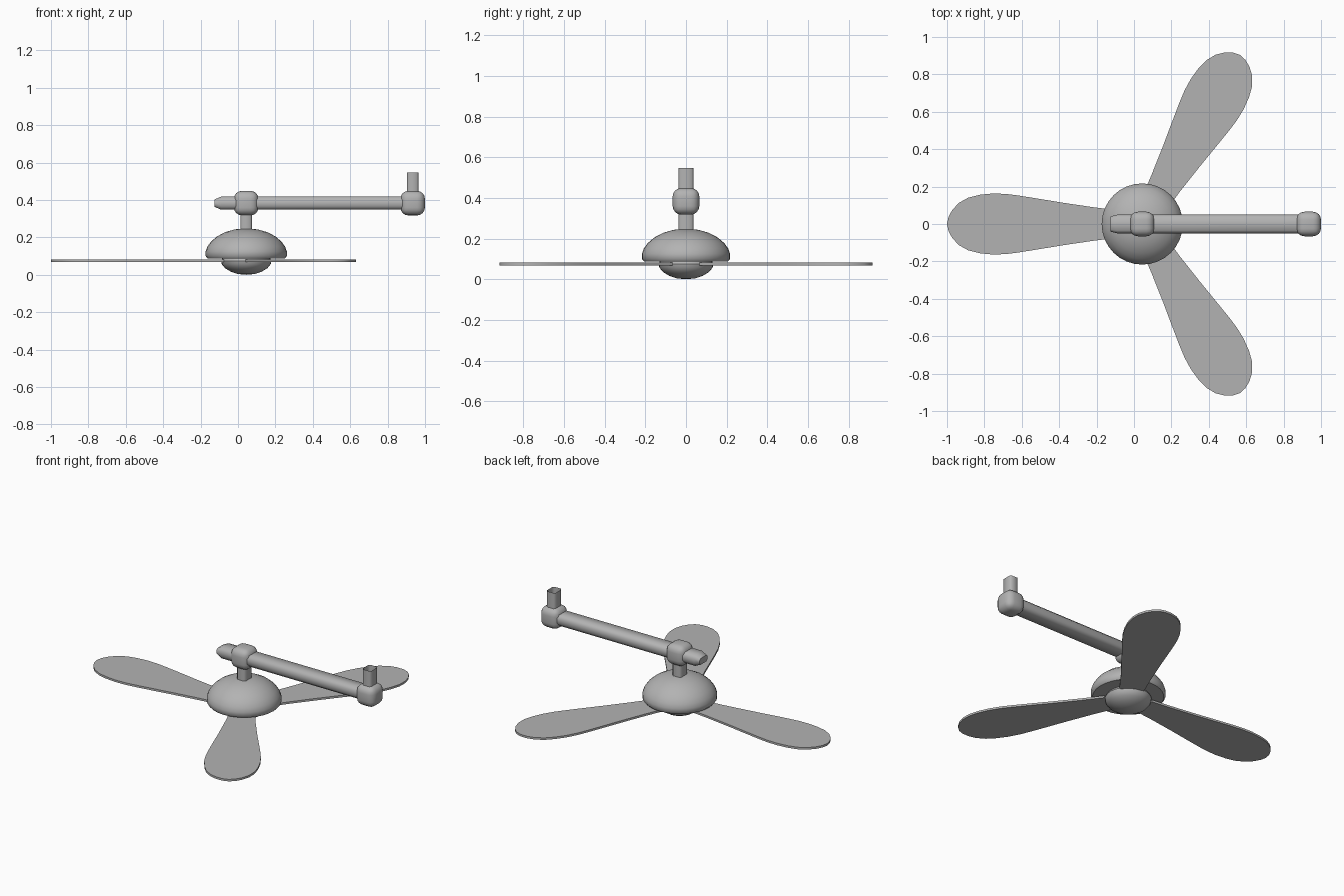
import bpy, bmesh, math

if "Cube" in bpy.data.objects:
    bpy.data.objects.remove(bpy.data.objects["Cube"])

HUB_X, END_X, ARM_Z = 0.044, 0.934, 0.383

# Mid grey metal for every part
grey = bpy.data.materials.new("grey_metal")
grey.diffuse_color = (0.45, 0.45, 0.45, 1)
grey.use_nodes = True
grey.node_tree.nodes["Principled BSDF"].inputs["Base Color"].default_value = grey.diffuse_color


def make_object(name, bm, angle=35):
    bmesh.ops.recalc_face_normals(bm, faces=bm.faces)
    mesh = bpy.data.meshes.new(name)
    bm.to_mesh(mesh)
    bm.free()
    mesh.materials.append(grey)
    ob = bpy.data.objects.new(name, mesh)
    bpy.context.collection.objects.link(ob)
    bpy.ops.object.select_all(action='DESELECT')
    ob.select_set(True)
    bpy.context.view_layer.objects.active = ob
    bpy.ops.object.shade_smooth_by_angle(angle=math.radians(angle))
    return ob


def lathe(name, profile, location, steps=32, angle=40):
    """Spin an (r, z) profile around a vertical axis."""
    bm = bmesh.new()
    verts = [bm.verts.new((r, 0, z)) for r, z in profile]
    edges = [bm.edges.new(p) for p in zip(verts, verts[1:])]
    bmesh.ops.spin(bm, geom=verts + edges, cent=(0, 0, 0), axis=(0, 0, 1),
                   angle=math.tau, steps=steps)
    bmesh.ops.remove_doubles(bm, verts=bm.verts, dist=1e-4)
    bmesh.ops.translate(bm, verts=bm.verts, vec=location)
    return make_object(name, bm, angle)


def rounded_cube(name, location, size, radius):
    bm = bmesh.new()
    bmesh.ops.create_cube(bm, size=size)
    bmesh.ops.bevel(bm, geom=bm.edges[:], offset=radius, segments=4,
                    profile=0.5, affect='EDGES')
    bmesh.ops.translate(bm, verts=bm.verts, vec=location)
    return make_object(name, bm, 60)


def octagon(a, b, ca, cb):
    """Chamfered rectangle of half sizes a, b and chamfers ca, cb."""
    return [(a, b - cb), (a - ca, b), (ca - a, b), (-a, b - cb),
            (-a, cb - b), (ca - a, -b), (a - ca, -b), (a, cb - b)]


def loft(name, rings, caps, angle=35):
    """Bridge rings of points; cap the first and/or last ring."""
    bm = bmesh.new()
    loops = [[bm.verts.new(p) for p in ring] for ring in rings]
    n = len(loops[0])
    for lo, hi in zip(loops, loops[1:]):
        for i in range(n):
            j = (i + 1) % n
            bm.faces.new((lo[i], lo[j], hi[j], hi[i]))
    if caps[0]:
        bm.faces.new(loops[0])
    if caps[1]:
        bm.faces.new(loops[-1])
    return make_object(name, bm, angle)


# Motor housing dome and bowl under the blades
lathe("motor_dome", [(0, 0.088), (0.207, 0.088), (0.217, 0.10), (0.217, 0.125),
                     (0.208, 0.15), (0.188, 0.178), (0.156, 0.205), (0.113, 0.228),
                     (0.06, 0.243), (0, 0.247)], (HUB_X, 0, 0))
lathe("hub_bowl", [(0, 0.09), (0.127, 0.09), (0.135, 0.075), (0.131, 0.057),
                   (0.113, 0.035), (0.083, 0.017), (0.045, 0.004), (0, 0)],
      (HUB_X, 0, 0))

# Rounded joints at both ends of the arm
for name, x in (("hub_joint", HUB_X), ("mount_joint", END_X)):
    rounded_cube(name, (x, 0, ARM_Z), 0.131, 0.042)

# Vertical posts: hub post below the arm, open mounting post above it
for name, x, z0, z1 in (("hub_post", HUB_X, 0.235, 0.37),
                        ("mount_post", END_X, 0.40, 0.547)):
    loft(name, [[(x + px, py, z) for px, py in octagon(0.031, 0.037, 0.01, 0.01)]
                for z in (z0, z1)], (False, False), 60)

# Horizontal arm with a tapered free end
loft("arm", [[(x, py, ARM_Z + pz) for py, pz in octagon(a, b, ca, cb)]
             for x, a, b, ca, cb in ((-0.125, 0.041, 0.02, 0.012, 0.012),
                                     (-0.09, 0.05, 0.035, 0.015, 0.019),
                                     (END_X, 0.05, 0.035, 0.015, 0.019))],
     (True, True), 60)

# Three flat blades: half outline as (distance from hub, half width)
half = [(0.12, 0.073), (0.25, 0.088), (0.42, 0.113), (0.56, 0.136), (0.66, 0.152),
        (0.73, 0.161), (0.80, 0.163), (0.87, 0.156), (0.93, 0.141), (0.98, 0.113),
        (1.015, 0.076), (1.036, 0.038), (1.044, 0)]
outline = half + [(d, -w) for d, w in reversed(half[:-1])]
for k in range(3):
    c, s = math.cos(math.pi + k * math.tau / 3), math.sin(math.pi + k * math.tau / 3)
    rings = [[(HUB_X + d * c - w * s, d * s + w * c, z) for d, w in outline]
             for z in (0.068, 0.081)]
    loft(f"blade_{k + 1}", rings, (True, True))
